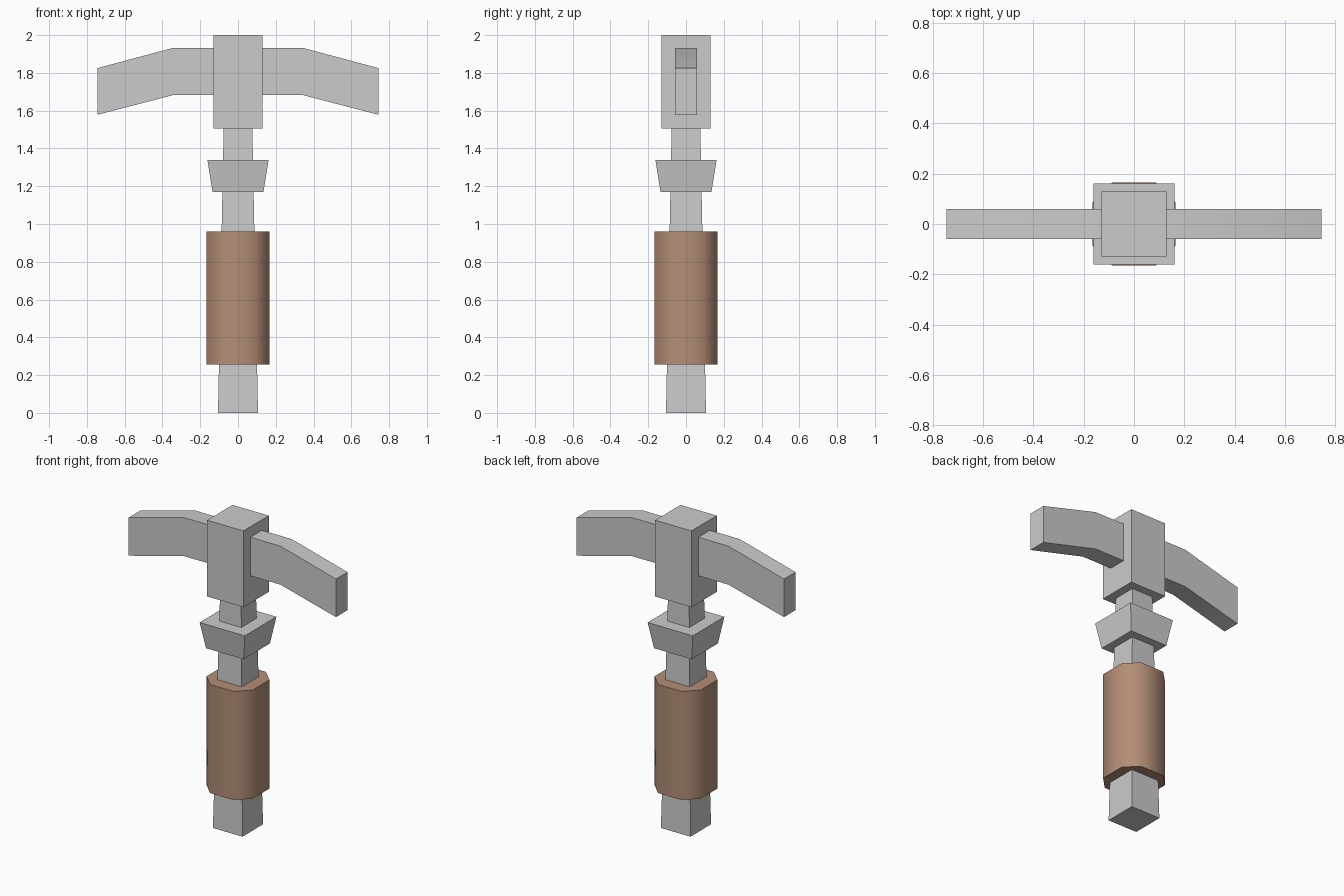
import bpy, math

if "Cube" in bpy.data.objects:
    bpy.data.objects.remove(bpy.data.objects["Cube"])


def prism(name, rings, color=None, smooth=None):
    """Join successive rings of points into a capped solid."""
    n = len(rings[0])
    verts = [p for ring in rings for p in ring]
    faces = [tuple(range(n - 1, -1, -1)),
             tuple(range((len(rings) - 1) * n, len(rings) * n))]
    for r in range(len(rings) - 1):
        for i in range(n):
            j = (i + 1) % n
            faces.append((r * n + i, r * n + j, (r + 1) * n + j, (r + 1) * n + i))
    mesh = bpy.data.meshes.new(name)
    mesh.from_pydata(verts, [], faces)
    obj = bpy.data.objects.new(name, mesh)
    bpy.context.collection.objects.link(obj)
    if color:
        mat = bpy.data.materials.new(name + "_material")
        mat.diffuse_color = color
        mat.use_nodes = True
        mat.node_tree.nodes["Principled BSDF"].inputs["Base Color"].default_value = mat.diffuse_color
        mesh.materials.append(mat)
    if smooth:
        bpy.ops.object.select_all(action='DESELECT')
        bpy.context.view_layer.objects.active = obj
        obj.select_set(True)
        bpy.ops.object.shade_smooth_by_angle(angle=math.radians(smooth))
    return obj


def square(h, z):
    return [(-h, -h, z), (h, -h, z), (h, h, z), (-h, h, z)]


def octagon(h, f, z):
    return [(x, y, z) for x, y in ((h, -f), (h, f), (f, h), (-f, h),
                                   (-h, f), (-h, -f), (-f, -h), (f, -h))]


# Tapered square shaft, running up into the head
prism("shaft", [square(0.106, 0), square(0.075, 1.55)])

# Wrapped grip with chamfered corners
prism("grip", [octagon(0.166, 0.085, 0.255), octagon(0.166, 0.085, 0.96)],
      color=(0.45, 0.27, 0.18, 1), smooth=50)

# Flared collar
prism("collar", [square(0.135, 1.17), square(0.162, 1.34)])

# Head block
prism("head_block", [square(0.13, 1.505), square(2 * 0.065, 2.0)])

# Bent arms passing through the head block
W = 0.059
path = [(-0.745, 1.578, 1.825), (-0.345, 1.682, 1.932),
        (0.345, 1.682, 1.932), (0.745, 1.578, 1.825)]
prism("head_arms", [[(x, -W, lo), (x, W, lo), (x, W, hi), (x, -W, hi)]
                    for x, lo, hi in path], smooth=30)
